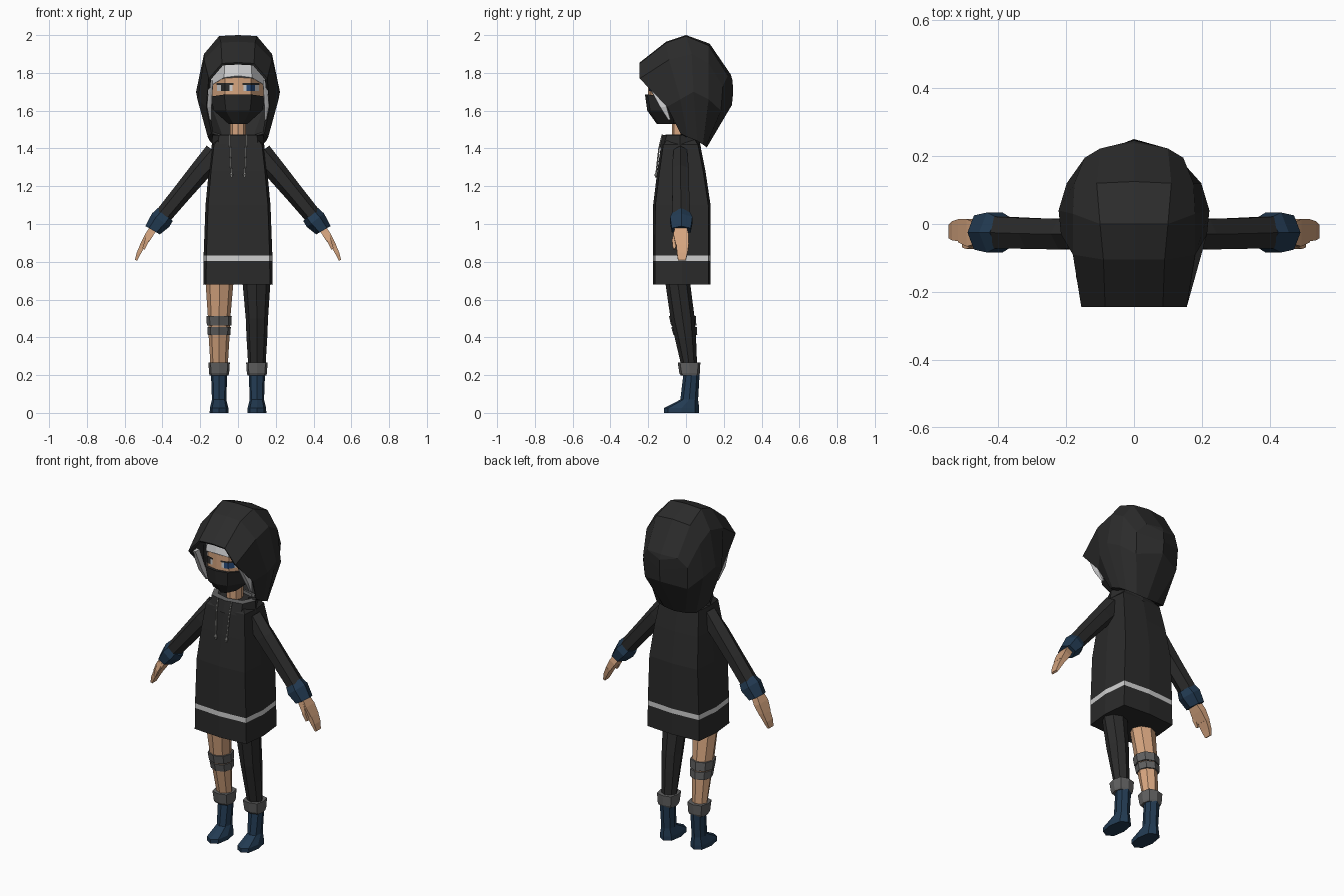
import bpy, bmesh, math
from mathutils import Vector

if "Cube" in bpy.data.objects:
    bpy.data.objects.remove(bpy.data.objects["Cube"])


def material(name, r, g, b):
    m = bpy.data.materials.new(name)
    m.diffuse_color = (r, g, b, 1)
    m.use_nodes = True
    m.node_tree.nodes["Principled BSDF"].inputs["Base Color"].default_value = m.diffuse_color
    return m


BLACK = material("black cloth", .024, .024, .024)
SKIN = material("skin", .66, .37, .21)
NAVY = material("navy", .016, .043, .085)
GREY = material("grey band", .12, .12, .12)
CORD = material("cord grey", .23, .23, .22)
PALE = material("pale stripe", .62, .62, .62)
HAIR = material("silver hair", .62, .62, .63)
BLUE = material("blue eye", .02, .07, .2)


def loft(name, rings, mats, closed=True, caps=True):
    """Skin a list of equal-length rings; mats is one material or one per band."""
    mats = mats if isinstance(mats, list) else [mats] * (len(rings) - 1)
    slots = list(dict.fromkeys(mats))
    bm = bmesh.new()
    vs = [[bm.verts.new(p) for p in ring] for ring in rings]
    n = len(rings[0])
    for a, b, m in zip(vs, vs[1:], mats):
        for i in range(n if closed else n - 1):
            j = (i + 1) % n
            bm.faces.new((a[i], a[j], b[j], b[i])).material_index = slots.index(m)
    if closed and caps:
        bm.faces.new(vs[0]).material_index = slots.index(mats[0])
        bm.faces.new(vs[-1]).material_index = slots.index(mats[-1])
    bmesh.ops.remove_doubles(bm, verts=bm.verts, dist=1e-5)
    bmesh.ops.recalc_face_normals(bm, faces=bm.faces)
    me = bpy.data.meshes.new(name)
    bm.to_mesh(me)
    bm.free()
    for m in slots:
        me.materials.append(m)
    ob = bpy.data.objects.new(name, me)
    bpy.context.collection.objects.link(ob)
    return ob


def octo(z, w, yf, yb, cx=0, k=.92, d=.012):
    """Horizontal eight-point ring; corners sit at k * w, set back by d."""
    ym = (yf + yb) / 2
    pts = [(0, yf), (k * w, yf + d), (w, ym), (k * w, yb - d),
           (0, yb), (-k * w, yb - d), (-w, ym), (-k * w, yf + d)]
    return [(cx + x, y, z) for x, y in pts]


def tilted(c, ru, rv, tilt, side, n=6):
    """Ring across a limb that slopes outward in the xz plane."""
    t = math.radians(tilt)
    u, v = Vector((math.cos(t), 0, math.sin(t))), Vector((0, 1, 0))
    ring = []
    for i in range(n):
        a = 2 * math.pi * i / n + (math.pi / 4 if n == 4 else 0)
        s = 1.414 if n == 4 else 1
        p = Vector(c) + u * ru * s * math.cos(a) + v * rv * s * math.sin(a)
        ring.append((p.x * side, p.y, p.z))
    return ring


def face_ring(z, w, yf, yb, drop=(0, 0, 0, 0, 0, 0)):
    """Mirrored ring with a shallow-angled front for head-shaped parts."""
    half = [(0, yf), (.5 * w, yf + .015), (w, -.09),
            (w, -.09 + .6 * (yb + .09)), (.5 * w, yb), (0, yb + .01)]
    half = [(x, y, z - dz) for (x, y), dz in zip(half, drop)]
    return half + [(-x, y, zz) for x, y, zz in half[-2:0:-1]]


# Long hooded top with a pale stripe near the hem
loft("long_top", [octo(.68, .184, -.176, .131), octo(.805, .182, -.176, .131),
                  octo(.833, .182, -.176, .131), octo(1.10, .172, -.174, .13),
                  octo(1.28, .155, -.152, .103), octo(1.42, .138, -.132, .075),
                  octo(1.46, .10, -.10, .05)],
     [BLACK, PALE, BLACK, BLACK, BLACK, BLACK])

# Collar with a grey lining
loft("collar", [octo(1.405, .14, -.142, .08, k=.75, d=.02),
                octo(1.47, .135, -.122, .06, k=.75, d=.02),
                octo(1.475, .105, -.095, .04, k=.75, d=.02),
                octo(1.43, .08, -.08, .03, k=.75, d=.02)],
     [BLACK, GREY, GREY])

# Hood: half sections from the opening to the back, centre top to lower side
sections = [
    [(0, -.245, 1.855), (.085, -.245, 1.85), (.155, -.245, 1.77), (.168, -.1, 1.62), (.14, -.03, 1.48)],
    [(0, -.105, 1.965), (.09, -.105, 1.96), (.18, -.09, 1.87), (.215, -.03, 1.66), (.16, .01, 1.46)],
    [(0, 0, 2.0), (.1, 0, 1.995), (.18, .03, 1.9), (.222, .04, 1.7), (.15, .06, 1.44)],
    [(0, .125, 1.955), (.11, .12, 1.945), (.175, .12, 1.85), (.198, .12, 1.66), (.13, .09, 1.42)],
    [(0, .238, 1.79), (.1, .222, 1.785), (.145, .195, 1.73), (.14, .185, 1.6), (.07, .105, 1.41)],
    [(0, .238, 1.79), (0, .246, 1.76), (0, .25, 1.70), (0, .243, 1.63), (0, .11, 1.405)],
]
rows = []
for s in sections:
    x, y, z = s[-1]
    half = s + [(x * .6, y * .5 - .01, 1.46)]
    rows.append([(-x, y, z) for x, y, z in half[:0:-1]] + half)
hood = loft("hood", rows, BLACK, closed=False)
shell = hood.modifiers.new("thickness", 'SOLIDIFY')
shell.thickness = .014
shell.offset = -1

# Head, neck, mask and hair
loft("head", [face_ring(1.54, .05, -.15, -.02), face_ring(1.60, .115, -.185, .06),
              face_ring(1.65, .138, -.2, .1), face_ring(1.80, .138, -.2, .12),
              face_ring(1.86, .12, -.17, .1)], SKIN)
loft("neck", [octo(1.41, .045, -.075, .02, k=.7), octo(1.58, .04, -.075, .02, k=.7)], SKIN)
loft("mask", [face_ring(1.53, .05, -.155, -.05), face_ring(1.60, .128, -.205, -.05),
              face_ring(1.685, .146, -.217, -.05, (0, 0, .01, .01, .01, .01))], BLACK)
loft("hair", [face_ring(1.785, .148, -.212, .1, (0, .01, .055, .06, .06, .06)),
              face_ring(1.855, .138, -.195, .1), face_ring(1.89, .07, -.13, .04)], HAIR)


def face_plate(name, x0, x1, z0, z1, mat, lift):
    """Thin plate that follows the bend of the face."""
    def y(x):
        a = abs(x)
        base = -.2 + .015 * a / .069 if a < .069 else -.185 + .095 * (a - .069) / .069
        return base - lift
    xs = sorted([x0, x1] + [b for b in (-.069, .069) if x0 < b < x1])
    loft(name, [[(x, y(x), z) for x in xs] for z in (z0, z1)], mat, closed=False)


for side, iris in ((-1, BLACK), (1, BLUE)):
    tag = "right" if side < 0 else "left"
    span = lambda a, b: sorted((side * a, side * b))
    face_plate(tag + "_eye_white", *span(.03, .112), 1.703, 1.738, HAIR, .003)
    face_plate(tag + "_iris", *span(.045, .09), 1.703, 1.737, iris, .005)
    face_plate(tag + "_lash", *span(.025, .115), 1.736, 1.746, BLACK, .006)

    # Hair lock beside the face
    loft(tag + "_hair_lock", [octo(1.55, .006, -.095, -.08, side * .145, d=.003),
                              octo(1.62, .013, -.14, -.10, side * .152, d=.003),
                              octo(1.76, .012, -.215, -.17, side * .143, d=.003)], HAIR)

    # Drawstring with a knotted end
    loft(tag + "_drawstring", [octo(z, w, y - w, y + w, side * x, d=.001) for x, y, z, w in
                               ((.034, -.16, 1.247, .004), (.035, -.159, 1.262, .008),
                                (.036, -.157, 1.275, .004), (.042, -.143, 1.40, .004),
                                (.045, -.125, 1.475, .004))], CORD)

    # Sleeve, cuff and hand
    loft(tag + "_sleeve", [tilted((.113, -.03, 1.375), .066, .04, 37, side),
                           tilted((.2, -.03, 1.28), .056, .052, 37, side),
                           tilted((.30, -.028, 1.16), .05, .052, 37, side),
                           tilted((.395, -.025, 1.045), .046, .054, 37, side)], BLACK)
    loft(tag + "_cuff", [tilted((.385, -.025, 1.05), .052, .052, 40, side),
                         tilted((.41, -.025, 1.02), .058, .068, 38, side),
                         tilted((.452, -.025, .967), .044, .058, 30, side)], NAVY)
    loft(tag + "_palm", [tilted((.44, -.028, .99), .02, .028, 30, side, 4),
                         tilted((.475, -.026, .935), .02, .04, 30, side, 4),
                         tilted((.505, -.02, .885), .015, .034, 28, side, 4)], SKIN)
    loft(tag + "_fingers", [tilted((.503, -.018, .89), .014, .033, 28, side, 4),
                            tilted((.526, -.02, .845), .011, .028, 25, side, 4),
                            tilted((.54, -.022, .808), .006, .02, 25, side, 4)], SKIN)
    loft(tag + "_thumb", [tilted((.465, -.05, .955), .013, .014, 28, side, 4),
                          tilted((.483, -.063, .91), .011, .011, 28, side, 4),
                          tilted((.50, -.062, .868), .007, .007, 28, side, 4)], SKIN)

    # Leg: bare on one side, covered on the other
    loft(tag + "_leg", [octo(.85, .07, -.12, .02, side * .092, k=.7, d=.02),
                        octo(.68, .073, -.108, .023, side * .098, k=.7, d=.02),
                        octo(.50, .059, -.082, .046, side * .1, k=.7, d=.02),
                        octo(.40, .055, -.06, .053, side * .1, k=.7, d=.02),
                        octo(.22, .044, -.018, .06, side * .1, k=.7, d=.015)],
         SKIN if side < 0 else BLACK)

    # Rolled sock and boot
    loft(tag + "_sock", [octo(.198, .05, -.028, .068, side * .1, k=.8),
                         octo(.21, .053, -.035, .073, side * .1, k=.8),
                         octo(.268, .057, -.044, .076, side * .1, k=.8)], GREY)
    loft(tag + "_boot", [octo(0, .05, -.117, .07, side * .1, k=.75, d=.022),
                         octo(.025, .049, -.117, .07, side * .1, k=.75, d=.022),
                         octo(.07, .038, -.03, .064, side * .1, k=.75, d=.015),
                         octo(.205, .043, -.014, .072, side * .1, k=.75, d=.015)], NAVY)

# Knee bands on the bare leg
for name, z0, z1, w, shift in (("upper_knee_band", .462, .512, .067, 0),
                               ("lower_knee_band", .412, .455, .062, .012)):
    loft(name, [octo(z0, w - .002, -.079 + shift, .055 + shift * .4, -.1, k=.75, d=.02),
                octo(z1, w, -.09 + shift, .052 + shift * .4, -.1, k=.75, d=.02)], GREY)
